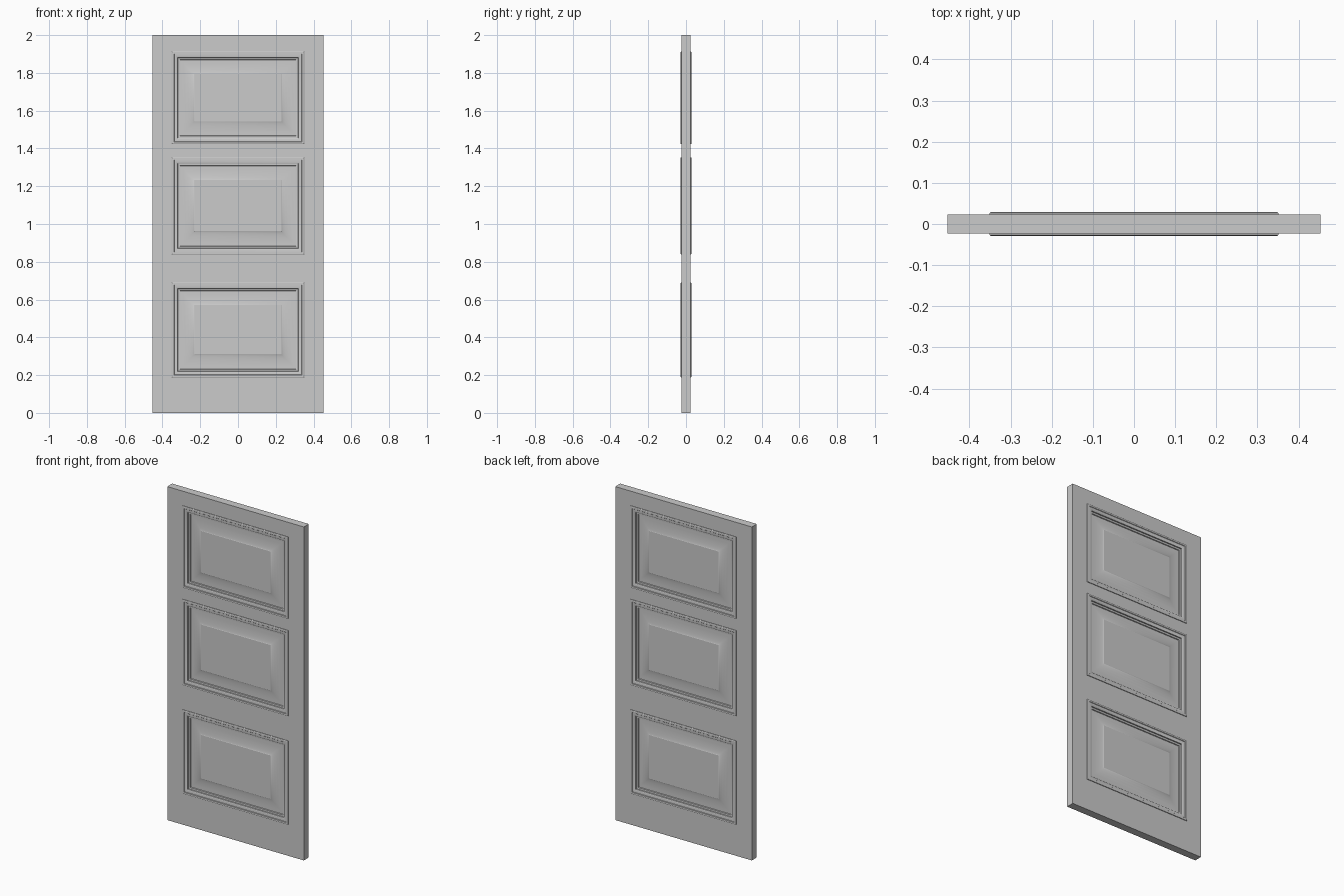
import bpy
from math import radians

if "Cube" in bpy.data.objects:
    bpy.data.objects.remove(bpy.data.objects["Cube"])

HALF_W, HEIGHT, FACE = 0.453, 2.0, 0.0235
OPEN_W = 0.351                                   # half width of the panel openings
OPENINGS = [(0.188, 0.69), (0.839, 1.352), (1.423, 1.913)]

# Panel cross-section: (inset from opening edge, distance from door mid-plane)
PROFILE = [(0, FACE), (0, 0.027), (0.003, 0.029), (0.012, 0.029), (0.014, 0.0265),
           (0.020, 0.0262), (0.028, 0.0245), (0.032, 0.022), (0.033, 0.016),
           (0.043, 0.015), (0.045, 0.0105), (0.062, 0.0105), (0.080, 0.012),
           (0.096, 0.0145), (0.109, 0.0175), (0.118, 0.021), (0.120, 0.0222)]


def make_object(name, verts, faces):
    """Front half of a part, mirrored to the back of the door."""
    mesh = bpy.data.meshes.new(name)
    mesh.from_pydata(verts, [], faces)
    obj = bpy.data.objects.new(name, mesh)
    bpy.context.collection.objects.link(obj)
    bpy.ops.object.select_all(action='DESELECT')
    obj.select_set(True)
    bpy.context.view_layer.objects.active = obj
    bpy.ops.object.shade_smooth_by_angle(angle=radians(30))
    mod = obj.modifiers.new("mirror_to_back", 'MIRROR')
    mod.use_axis = (False, True, False)
    mod.merge_threshold = 0.0001
    return obj


def rect(x0, x1, z0, z1, y):
    return [(x0, y, z0), (x1, y, z0), (x1, y, z1), (x0, y, z1)]


# Door slab: stiles and rails around three openings
xs = [-HALF_W, -OPEN_W, OPEN_W, HALF_W]
zs = [0] + [z for o in OPENINGS for z in o] + [HEIGHT]
verts = [(x, -FACE, z) for z in zs for x in xs]
nx, nz = len(xs), len(zs)
faces = []
for r in range(nz - 1):
    for c in range(nx - 1):
        if c == 1 and r % 2 == 1:
            continue
        a = r * nx + c
        faces.append((a, a + 1, a + nx + 1, a + nx))
# outer edges of the slab, from the face to the mid-plane
loop = ([c for c in range(nx)] + [r * nx + nx - 1 for r in range(1, nz)]
        + [(nz - 1) * nx + c for c in range(nx - 2, -1, -1)]
        + [r * nx for r in range(nz - 2, 0, -1)])
base = len(verts)
verts += [(verts[i][0], 0, verts[i][2]) for i in loop]
for k, p in enumerate(loop):
    n = (k + 1) % len(loop)
    faces.append((loop[n], p, base + k, base + n))
make_object("door_frame", verts, faces)

# Raised panels with their mouldings
for name, (z0, z1) in zip(("bottom", "middle", "top"), OPENINGS):
    verts, faces = [], []
    for inset, depth in PROFILE:
        verts += rect(-OPEN_W + inset, OPEN_W - inset, z0 + inset, z1 - inset, -depth)
    for k in range(len(PROFILE) - 1):
        a, b = 4 * k, 4 * k + 4
        for i in range(4):
            j = (i + 1) % 4
            faces.append((a + i, a + j, b + j, b + i))
    last = 4 * (len(PROFILE) - 1)
    faces.append((last, last + 1, last + 2, last + 3))
    make_object(name + "_raised_panel", verts, faces)
